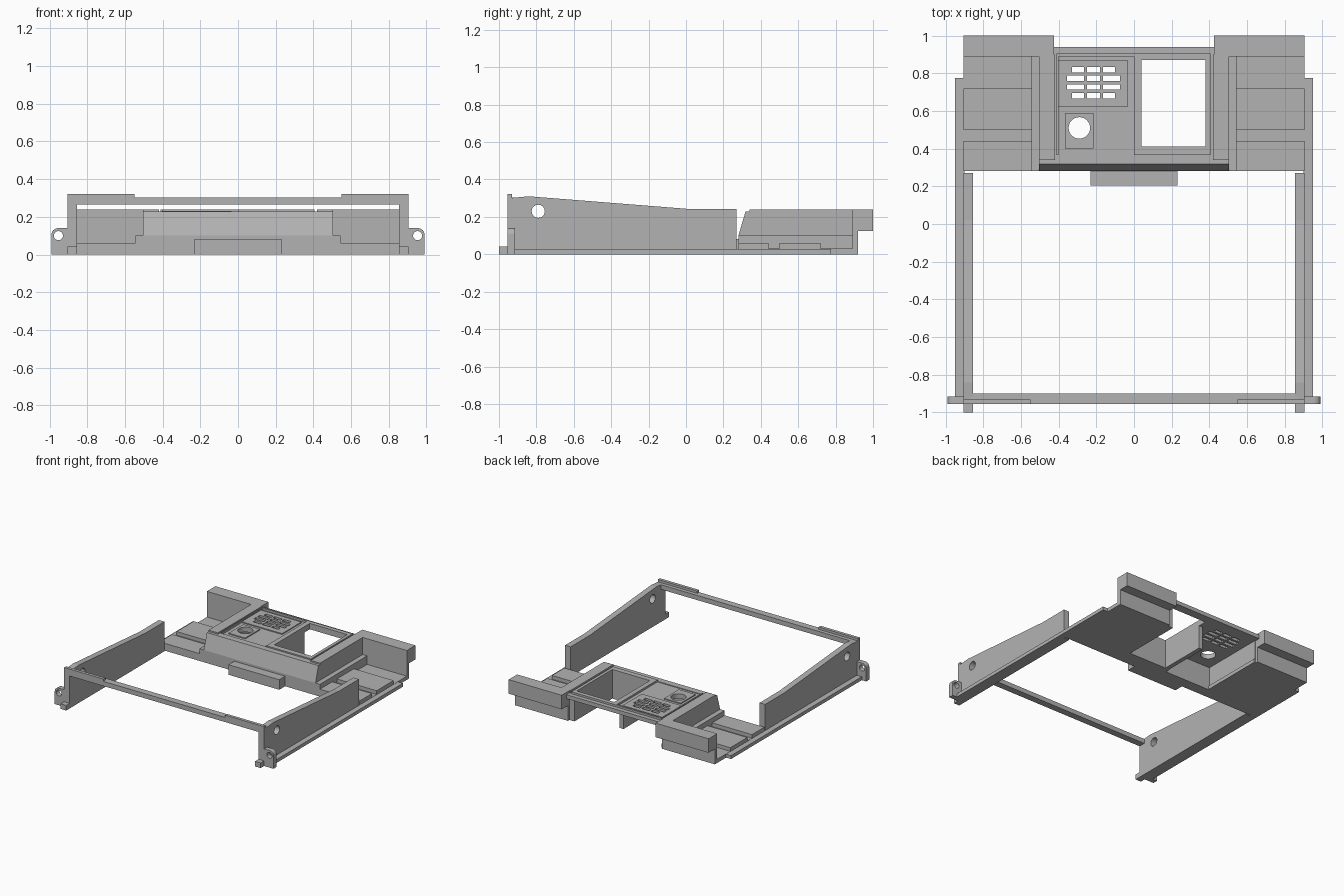
import bpy, bmesh, math
from mathutils import Matrix, Vector

cube = bpy.data.objects.get("Cube")
if cube:
    bpy.data.objects.remove(cube, do_unlink=True)

grey = bpy.data.materials.new("plain_grey")
grey.use_nodes = True
GREY = (0.45, 0.45, 0.45, 1)
grey.diffuse_color = GREY
grey.node_tree.nodes["Principled BSDF"].inputs["Base Color"].default_value = GREY


def finish(name, bm):
    bmesh.ops.recalc_face_normals(bm, faces=bm.faces)
    mesh = bpy.data.meshes.new(name)
    bm.to_mesh(mesh)
    bm.free()
    mesh.materials.append(grey)
    obj = bpy.data.objects.new(name, mesh)
    bpy.context.scene.collection.objects.link(obj)
    return obj


def add_box(bm, x0, x1, y0, y1, z0, z1):
    size = Matrix.Diagonal((abs(x1 - x0), y1 - y0, z1 - z0, 1))
    mid = Matrix.Translation(((x0 + x1) / 2, (y0 + y1) / 2, (z0 + z1) / 2))
    bmesh.ops.create_cube(bm, size=1, matrix=mid @ size)


def add_cylinder(bm, centre, radius, depth, axis):
    turn = Vector((0, 0, 1)).rotation_difference(Vector(axis)).to_matrix().to_4x4()
    bmesh.ops.create_cone(bm, cap_ends=True, segments=32, radius1=radius,
                          radius2=radius, depth=depth,
                          matrix=Matrix.Translation(centre) @ turn)


def box(name, *dims):
    bm = bmesh.new()
    add_box(bm, *dims)
    return finish(name, bm)


def extrude(name, points, offset):
    bm = bmesh.new()
    face = bm.faces.new([bm.verts.new(p) for p in points])
    out = bmesh.ops.extrude_face_region(bm, geom=[face])["geom"]
    bmesh.ops.translate(bm, vec=offset,
                        verts=[v for v in out if isinstance(v, bmesh.types.BMVert)])
    return finish(name, bm)


def cut(obj, bm):
    cutter = finish("cutter", bm)
    cutter.hide_render = True
    mod = obj.modifiers.new("cut", "BOOLEAN")
    mod.operation, mod.solver, mod.object = "DIFFERENCE", "EXACT", cutter
    graph = bpy.context.evaluated_depsgraph_get()
    mesh = bpy.data.meshes.new_from_object(obj.evaluated_get(graph))
    obj.modifiers.clear()
    obj.data = mesh
    bpy.data.objects.remove(cutter, do_unlink=True)


WALL = [(-.955, 0), (-.955, .322), (-.93, .322), (-.93, .302), (-.84, .31),
        (.02, .242), (.27, .242), (.27, 0)]

# Parts that repeat on both sides
for side, s in (("left", 1), ("right", -1)):
    def pair(name, x0, x1, *rest):
        return box(f"{side}_{name}", s * x0, s * x1, *rest)

    # Tapered arm with a pivot hole
    arm = extrude(f"{side}_arm", [(s * .855, y, z) for y, z in WALL], (s * .05, 0, 0))
    bm = bmesh.new()
    add_cylinder(bm, (s * .88, -.79, .23), .035, .2, (1, 0, 0))
    cut(arm, bm)
    pair("arm_flange", .90, .95, -.92, .775, 0, .028)
    pair("front_foot", .855, .905, -1, -.95, 0, .042)

    # Front lug with rounded outer corner and a screw hole
    arc = [(s * (.955 + .035 * math.cos(a)), -.955, .105 + .035 * math.sin(a))
           for a in (math.pi / 2 * i / 6 for i in range(7))]
    lug = extrude(f"{side}_lug",
                  arc + [(s * .9, -.955, .14), (s * .9, -.955, 0), (s * .99, -.955, 0)],
                  (0, .04, 0))
    bm = bmesh.new()
    add_cylinder(bm, (s * .953, -.935, .1), .024, .2, (0, 1, 0))
    cut(lug, bm)
    pair("bar_lip", .55, .86, -.955, -.93, .30, .322)

    # Rear deck with ridges
    pair("deck", .41, .905, .28, .90, 0, .03)
    pair("front_ridge", .5, .905, .28, .44, .01, .06)
    pair("middle_ridge", .5, .905, .50, .72, .01, .06)
    pair("console_ledge", .49, .545, .28, .90, 0, .10)
    pair("console_rim", .42, .505, .34, .90, 0, .24)
    pair("rear_wall", .425, .905, .89, .92, 0, .24)
    pair("rear_block", .425, .905, .915, 1, .125, .24)

# Front crossbar
box("front_bar", -.87, .87, -.955, -.90, .265, .303)

# Sloped console front and its tab
FRONT = [(.28, 0), (.28, .10), (.318, .228), (.37, .228), (.37, 0)]
extrude("console_front", [(-.505, y, z) for y, z in FRONT], (1.01, 0, 0))
box("front_tab", -.23, .23, .205, .285, 0, .082)

# Window well walls beneath the panel
box("well_front_wall", 0, .42, .36, .41, 0, .2)
box("well_side_wall", .38, .43, .36, .90, 0, .2)
box("well_divider", .005, .04, .36, .80, 0, .2)


def vent_cutter(bm):
    for row, y in enumerate((.68, .727, .774, .819)):
        inset = .025 if row in (0, 3) else 0
        for x0, x1 in ((-.355 + inset, -.265), (-.25, -.18), (-.165, -.075 - inset)):
            add_box(bm, x0, x1, y - .014, y + .014, 0, .4)


# Top panel with window, vent slots and round hole
panel = box("top_panel", -.425, .425, .36, .94, .19, .222)
bm = bmesh.new()
add_box(bm, .04, .38, .41, .87, 0, .4)
add_cylinder(bm, (-.29, .51, .2), .057, .4, (0, 0, 1))
vent_cutter(bm)
cut(panel, bm)

# Raised frame around the window
frame = box("window_frame", 0, .405, .365, .905, .21, .238)
bm = bmesh.new()
add_box(bm, .04, .38, .41, .87, 0, .4)
cut(frame, bm)

# Vent pad and button pad
vent = box("vent_pad", -.40, -.035, .62, .87, .21, .23)
bm = bmesh.new()
vent_cutter(bm)
cut(vent, bm)
pad = box("button_pad", -.365, -.215, .40, .59, .21, .23)
bm = bmesh.new()
add_cylinder(bm, (-.29, .51, .2), .057, .4, (0, 0, 1))
cut(pad, bm)

# Border strips around the left panel
box("panel_left_strip", -.41, -.40, .365, .905, .21, .238)
box("panel_rear_strip", -.41, .0, .89, .905, .21, .238)
